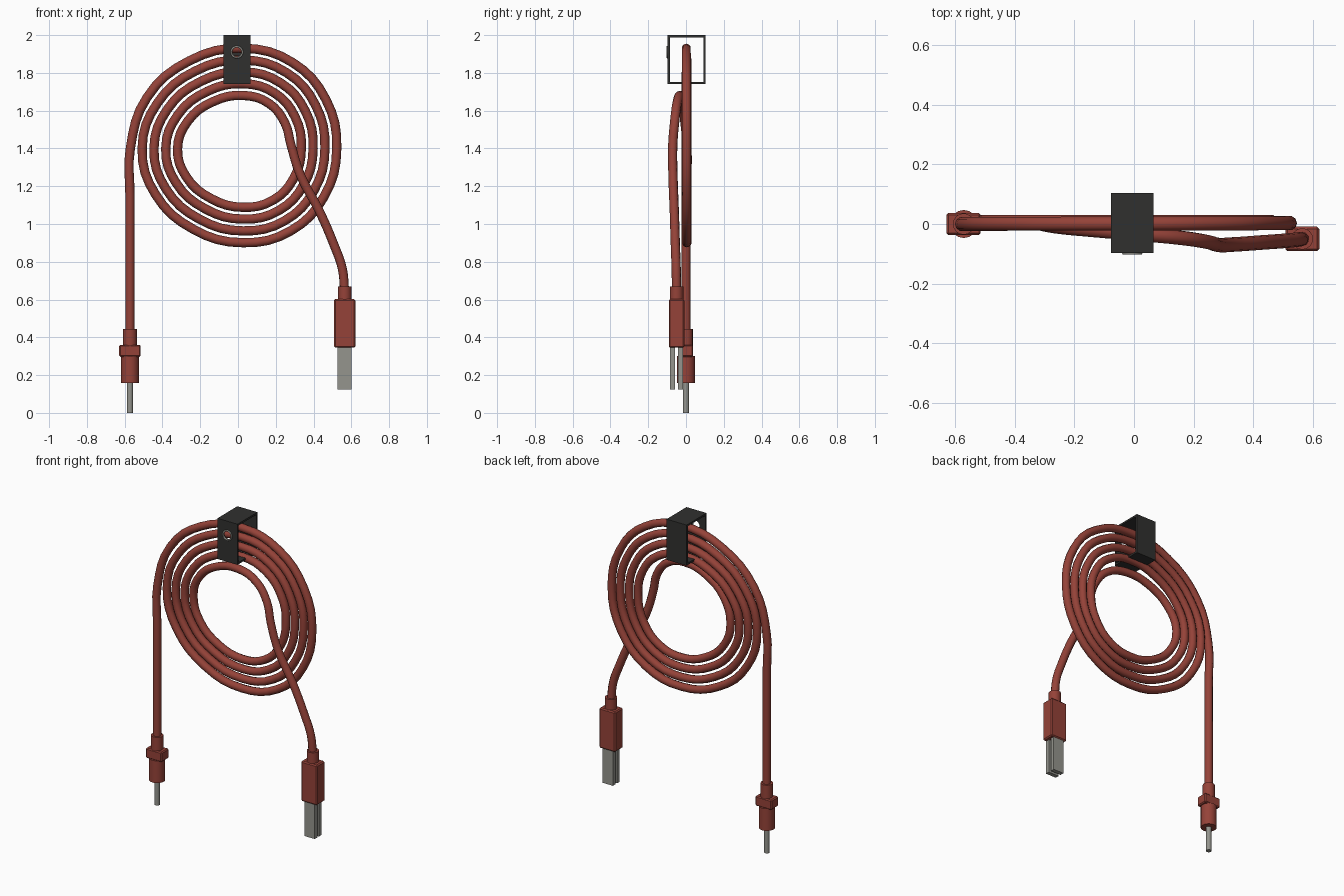
import bpy, bmesh
from math import pi, sin, cos, radians

if "Cube" in bpy.data.objects:
    bpy.data.objects.remove(bpy.data.objects["Cube"])


def material(name, rgb):
    m = bpy.data.materials.new(name)
    m.diffuse_color = (*rgb, 1)
    m.use_nodes = True
    m.node_tree.nodes["Principled BSDF"].inputs["Base Color"].default_value = m.diffuse_color
    return m


RED = material("red_rubber", (0.30, 0.055, 0.04))
DARK = material("dark_strap", (0.03, 0.03, 0.028))
METAL = material("metal", (0.30, 0.30, 0.27))


def activate(ob):
    bpy.ops.object.select_all(action='DESELECT')
    ob.select_set(True)
    bpy.context.view_layer.objects.active = ob


def finish(ob, name, mat, bevel=0.0):
    ob.name = name
    ob.data.materials.append(mat)
    if bevel:
        mod = ob.modifiers.new("edge", 'BEVEL')
        mod.width = bevel
        mod.segments = 1
    return ob


def box(name, x, y, z, mat, bevel=0.0):
    # x, y, z are (min, max) pairs
    bpy.ops.mesh.primitive_cube_add(size=1, location=[sum(r) / 2 for r in (x, y, z)])
    ob = bpy.context.object
    ob.scale = [r[1] - r[0] for r in (x, y, z)]
    bpy.ops.object.transform_apply(location=False, rotation=False, scale=True)
    return finish(ob, name, mat, bevel)


def rod(name, x, y, z, r, mat, sides=16):
    bpy.ops.mesh.primitive_cylinder_add(vertices=sides, radius=r, depth=z[1] - z[0],
                                        location=(x, y, sum(z) / 2))
    ob = finish(bpy.context.object, name, mat)
    bpy.ops.object.shade_smooth_by_angle(angle=radians(40))
    return ob


# Cable: straight lead, flat spiral of four and a half turns, then the exit to the plug
PX, QX, QY = -0.572, 0.565, -0.05
PITCH, PER_TURN = 0.0625, 12
path = [(PX, 0, 0.40), (PX, 0, 0.75), (PX, 0, 1.15)]
for i in range(int(4.5 * PER_TURN)):
    t = i / PER_TURN
    a = pi - 2 * pi * t
    x = -0.008 + (0.562 - PITCH * t) * cos(a) + 0.035 * sin(a) ** 2
    z = 1.40 + (0.546 - PITCH * t) * sin(a)
    y = 0.006 * min(t, 1) if t < 4 else 0.006 - 0.16 * (t - 4)
    path.append((x, y, z))
path += [(0.28, -0.07, 1.42), (0.33, -0.069, 1.26), (0.43, -0.062, 1.07),
         (0.512, -0.056, 0.88), (0.552, -0.052, 0.765), (QX, QY, 0.64)]
cu = bpy.data.curves.new("cable", 'CURVE')
cu.dimensions = '3D'
cu.resolution_u = 4
cu.bevel_depth = 0.0245
cu.bevel_resolution = 3
cu.use_fill_caps = True
sp = cu.splines.new('BEZIER')
sp.bezier_points.add(len(path) - 1)
for bp, co in zip(sp.bezier_points, path):
    bp.co = co
    bp.handle_left_type = bp.handle_right_type = 'AUTO'
cable = bpy.data.objects.new("cable", cu)
bpy.context.collection.objects.link(cable)
activate(cable)
bpy.ops.object.convert(target='MESH')
cable = finish(bpy.context.object, "cable", RED)
bpy.ops.object.shade_smooth_by_angle(angle=radians(40))

# Round pin connector on the left
rod("pin_neck", PX, 0, (0.35, 0.445), 0.036, RED)
box("pin_collar", (PX - 0.057, PX + 0.057), (-0.037, 0.037), (0.297, 0.36), RED, 0.006)
rod("pin_barrel", PX, 0, (0.158, 0.30), 0.047, RED)
rod("pin_tip", PX, 0, (0.0, 0.16), 0.016, METAL)

# Flat two-blade plug on the right
rod("plug_neck", QX, QY, (0.59, 0.67), 0.036, RED)
box("plug_body", (QX - 0.057, QX + 0.057), (QY - 0.041, QY + 0.041), (0.345, 0.602), RED, 0.007)
for side, s in (("front", -1), ("back", 1)):
    y = QY + s * 0.0215
    box("plug_blade_" + side, (QX - 0.037, QX + 0.037), (y - 0.013, y + 0.013), (0.125, 0.35), METAL)

# Strap: thin rectangular band open at both x ends
X0, X1, Y0, Y1, Z0, Z1, T = -0.077, 0.065, -0.098, 0.104, 1.74, 2.0, 0.012
bm = bmesh.new()
rings = []
for x in (X0, X1):
    for d in (0, T):
        rings.append([bm.verts.new((x, y, z)) for y, z in
                      ((Y0 + d, Z0 + d), (Y1 - d, Z0 + d), (Y1 - d, Z1 - d), (Y0 + d, Z1 - d))])
for a, b in ((0, 1), (1, 3), (3, 2), (2, 0)):
    for i in range(4):
        j = (i + 1) % 4
        bm.faces.new((rings[a][i], rings[a][j], rings[b][j], rings[b][i]))
bmesh.ops.recalc_face_normals(bm, faces=bm.faces)
me = bpy.data.meshes.new("strap")
bm.to_mesh(me)
bm.free()
strap = bpy.data.objects.new("strap", me)
bpy.context.collection.objects.link(strap)
finish(strap, "strap", DARK)

# Hole in the strap's front wall with a metal eyelet
HX, HZ = -0.006, 1.91
cutter = rod("hole_cutter", HX, Y0, (HZ - 0.03, HZ + 0.03), 0.029, DARK, 24)
cutter.location = (HX, Y0, HZ)
cutter.rotation_euler.x = pi / 2
cutter.hide_render = True
cut = strap.modifiers.new("hole", 'BOOLEAN')
cut.object = cutter
cut.solver = 'EXACT'
activate(strap)
bpy.ops.object.modifier_apply(modifier="hole")
bpy.data.objects.remove(cutter)
bpy.ops.mesh.primitive_torus_add(major_radius=0.029, minor_radius=0.005, major_segments=24,
                                 minor_segments=8, location=(HX, Y0, HZ), rotation=(pi / 2, 0, 0))
finish(bpy.context.object, "eyelet", METAL)
bpy.ops.object.shade_smooth_by_angle(angle=radians(60))
